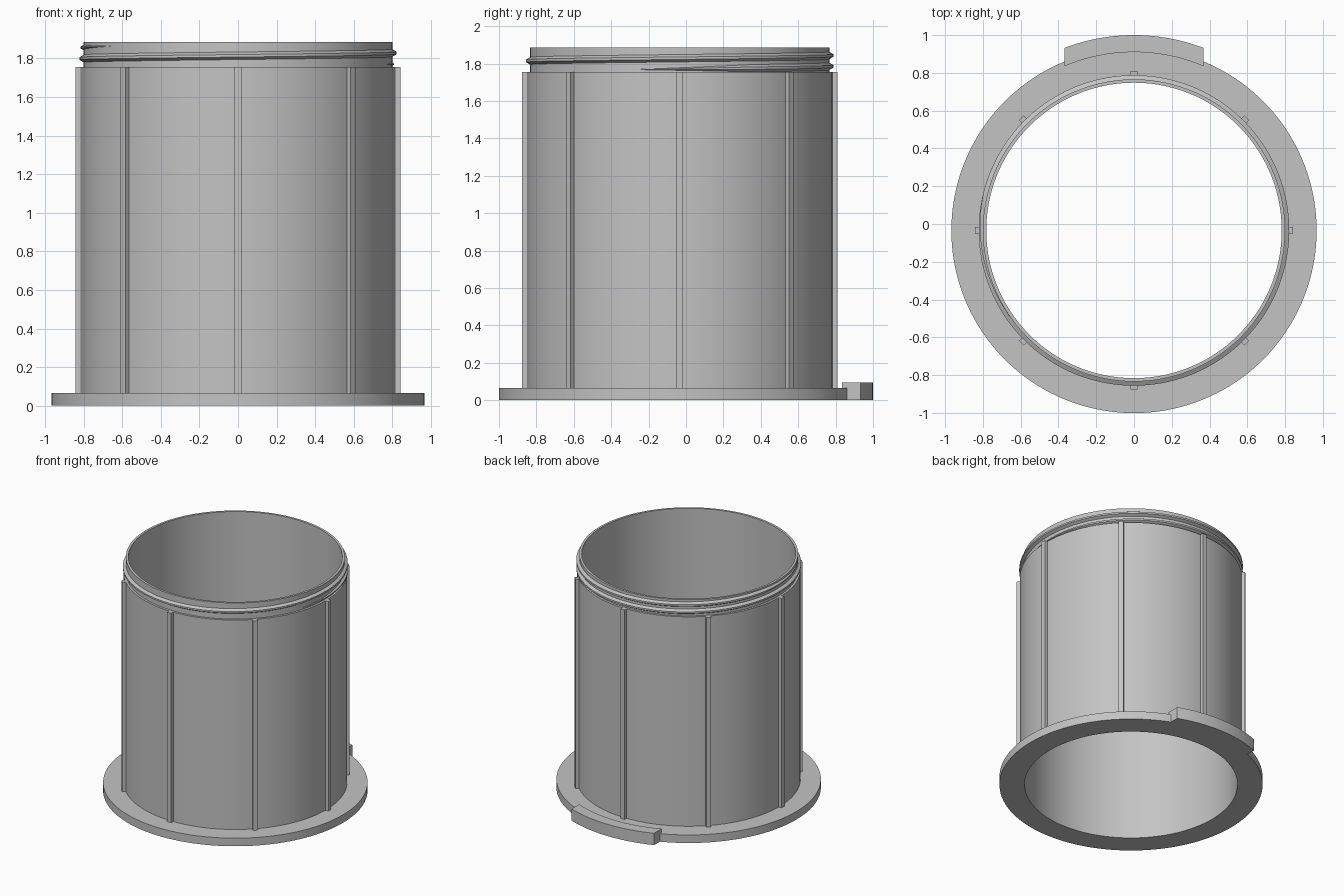
import bpy
import bmesh
import math

if "Cube" in bpy.data.objects:
    bpy.data.objects.remove(bpy.data.objects["Cube"], do_unlink=True)

AXIS_Y = -0.034      # the tube axis sits slightly forward because of the tab
BORE, WALL, NECK, FLANGE = 0.782, 0.817, 0.8, 0.967
FLANGE_TOP, SHOULDER, RIM = 0.065, 1.755, 1.885

grey = bpy.data.materials.new("plain grey")
grey.use_nodes = True
grey.diffuse_color = (0.55, 0.55, 0.55, 1)
grey.node_tree.nodes["Principled BSDF"].inputs["Base Color"].default_value = grey.diffuse_color


def finish(name, bm):
    """Turn a bmesh into a shaded object standing on the tube axis."""
    bmesh.ops.recalc_face_normals(bm, faces=bm.faces)
    mesh = bpy.data.meshes.new(name)
    bm.to_mesh(mesh)
    bm.free()
    mesh.materials.append(grey)
    obj = bpy.data.objects.new(name, mesh)
    obj.location.y = AXIS_Y
    bpy.context.collection.objects.link(obj)
    bpy.ops.object.select_all(action='DESELECT')
    obj.select_set(True)
    bpy.context.view_layer.objects.active = obj
    bpy.ops.object.shade_smooth_by_angle(angle=math.radians(25))
    return obj


def loft(name, sections, closed):
    """Skin equal-length section loops; cap the ends unless closed."""
    bm = bmesh.new()
    rings = [[bm.verts.new(p) for p in s] for s in sections]
    pairs = list(zip(rings, rings[1:]))
    if closed:
        pairs.append((rings[-1], rings[0]))
    else:
        bm.faces.new(rings[0])
        bm.faces.new(rings[-1])
    for a, b in pairs:
        for i in range(len(a)):
            j = (i + 1) % len(a)
            bm.faces.new((a[i], a[j], b[j], b[i]))
    return finish(name, bm)


def polar(r, angle, z):
    return (r * math.cos(angle), r * math.sin(angle), z)


# Hollow sleeve with base flange and narrower neck
profile = [(BORE, 0), (FLANGE, 0), (FLANGE, FLANGE_TOP), (WALL, FLANGE_TOP),
           (WALL, SHOULDER), (NECK, SHOULDER), (NECK, RIM), (BORE, RIM)]
STEPS = 160
loft("flanged_sleeve",
     [[polar(r, math.tau * k / STEPS, z) for r, z in profile] for k in range(STEPS)],
     closed=True)

# Screw thread wound around the neck, fading out at both ends
PITCH = 0.058
start, end = math.radians(-20), math.radians(575)
thread = []
for k in range(241):
    t = k / 240
    a = start + (end - start) * t
    z = 1.785 + PITCH * (a - math.pi / 2) / math.tau
    fade = max(0.05, min(1, t * 12, (1 - t) * 12))
    crest = NECK + 0.022 * fade
    root = NECK - 0.004
    half = 0.022 * fade
    thread.append([polar(root, a, z - half), polar(crest, a, z - half * 0.3),
                   polar(crest, a, z + half * 0.3), polar(root, a, z + half)])
loft("neck_thread", thread, closed=False)

# Eight upright ribs around the barrel
HALF_RIB = 0.018
for n in range(8):
    bm = bmesh.new()
    bmesh.ops.create_cube(bm, size=1)
    for v in bm.verts:
        v.co.x = 0.843 if v.co.x > 0 else 0.808
        v.co.y *= 2 * HALF_RIB
        v.co.z = SHOULDER if v.co.z > 0 else FLANGE_TOP - 0.005
    rib = finish(f"rib_{n + 1}", bm)
    rib.rotation_euler.z = n * math.tau / 8

# Curved locating tab at the back of the flange
HALF_TAB, TAB_IN, TAB_OUT, TAB_TOP = 0.368, 0.944, 1.034, 0.095
tab = []
for k in range(33):
    x = HALF_TAB * (k / 16 - 1)
    inner = math.sqrt(TAB_IN ** 2 - x * x)
    outer = math.sqrt(TAB_OUT ** 2 - x * x)
    tab.append([(x, inner, 0), (x, outer, 0), (x, outer, TAB_TOP), (x, inner, TAB_TOP)])
loft("locating_tab", tab, closed=False)
